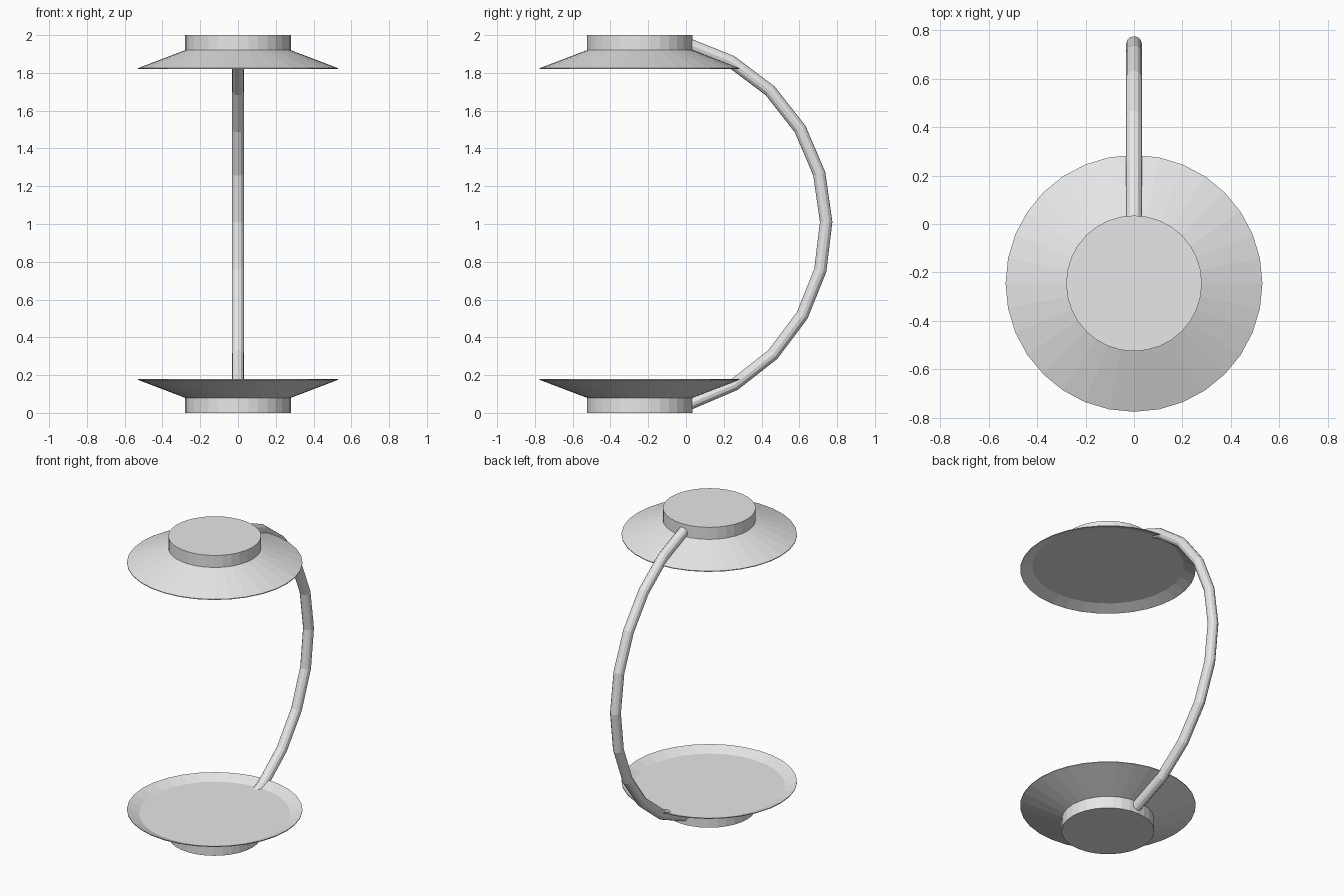
import bpy
import bmesh
from math import cos, sin, pi, radians

old = bpy.data.objects.get("Cube")
if old:
    bpy.data.objects.remove(old, do_unlink=True)

AXIS_Y = -0.245   # vertical axis shared by both dishes and the arc
SIDES = 32

grey = bpy.data.materials.new("light_grey")
grey.use_nodes = True
grey.diffuse_color = (0.8, 0.8, 0.8, 1)
grey.node_tree.nodes["Principled BSDF"].inputs["Base Color"].default_value = (0.8, 0.8, 0.8, 1)


def finish(name, bm):
    bmesh.ops.recalc_face_normals(bm, faces=bm.faces[:])
    mesh = bpy.data.meshes.new(name)
    bm.to_mesh(mesh)
    bm.free()
    mesh.materials.append(grey)
    obj = bpy.data.objects.new(name, mesh)
    bpy.context.collection.objects.link(obj)
    return obj


def loft(name, rings):
    """Join equal closed rings of points and cap both ends."""
    bm = bmesh.new()
    loops = [[bm.verts.new(p) for p in ring] for ring in rings]
    n = len(loops[0])
    for a, b in zip(loops, loops[1:]):
        for i in range(n):
            j = (i + 1) % n
            bm.faces.new((a[i], a[j], b[j], b[i]))
    bm.faces.new(loops[0])
    bm.faces.new(loops[-1])
    return finish(name, bm)


# Dish: round foot, flared wall, thin rim, shallow recessed floor
PROFILE = [(0.28, 0), (0.28, 0.08), (0.53, 0.175), (0.53, 0.18), (0.457, 0.15)]


def dish(name, flipped):
    rings = []
    for r, z in PROFILE:
        height = 2 - z if flipped else z
        rings.append([(r * cos(2 * pi * i / SIDES),
                       AXIS_Y + r * sin(2 * pi * i / SIDES), height)
                      for i in range(SIDES)])
    return loft(name, rings)


dish("base_dish", False)
dish("top_shade", True)

# Arched tube in straight segments joining the two dishes at the back
ARC_R, TUBE_R, TUBE_SIDES = 0.987, 0.033, 12
rings = []
for step in range(-5, 6):
    a = radians(15 * step + 0.6)
    ring = []
    for i in range(TUBE_SIDES):
        t = 2 * pi * i / TUBE_SIDES
        rad = ARC_R + TUBE_R * cos(t)
        ring.append((TUBE_R * sin(t), AXIS_Y + rad * cos(a), 1 + rad * sin(a)))
    rings.append(ring)
loft("arched_arm", rings)
